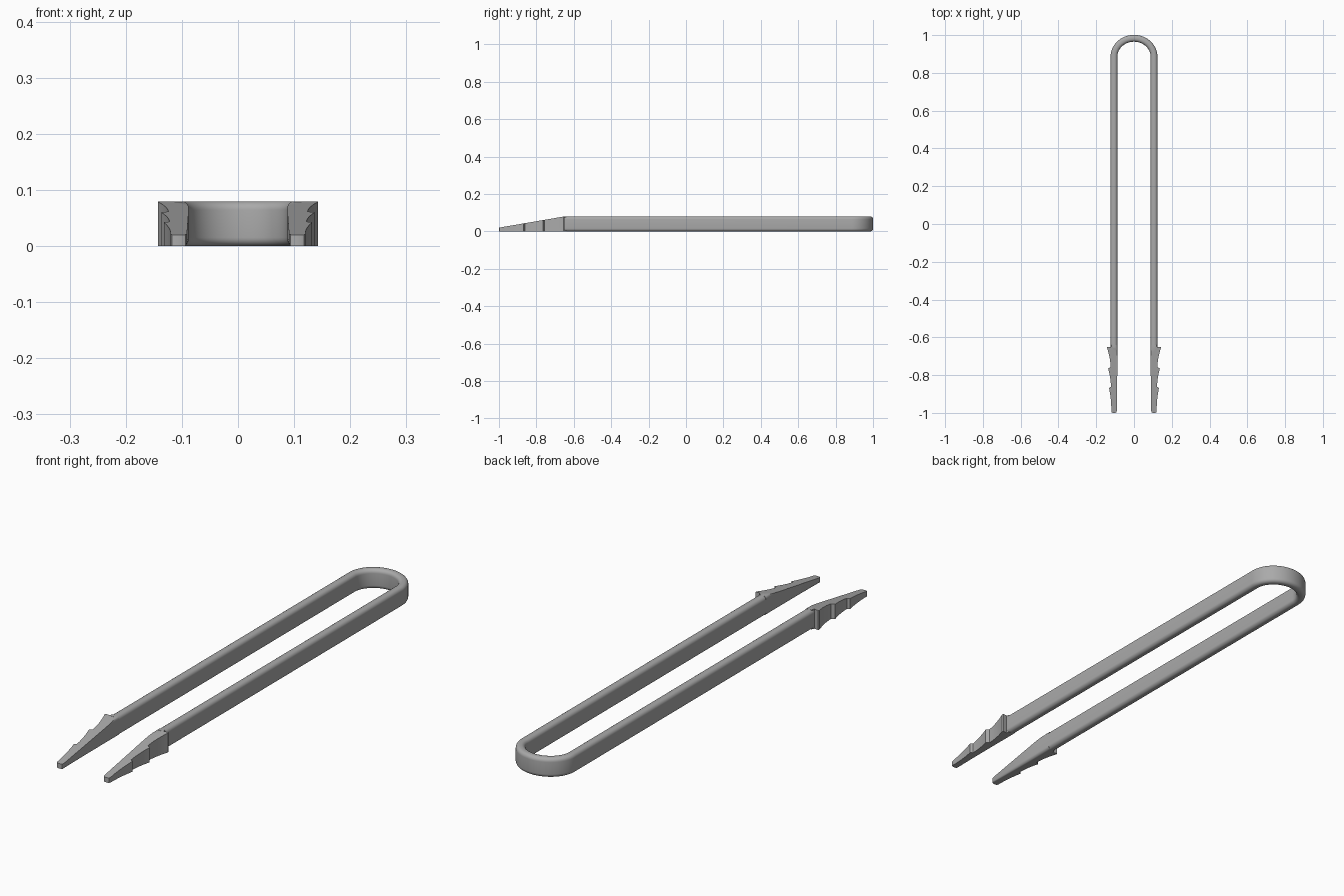
import bpy, bmesh, math
from mathutils import Vector

if "Cube" in bpy.data.objects:
    bpy.data.objects.remove(bpy.data.objects["Cube"])

HEIGHT, ARM_X, HALF_W, JOIN_Y = 0.08, 0.106, 0.018, -0.655

grey = bpy.data.materials.new("satin grey")
grey.diffuse_color = (0.4, 0.4, 0.4, 1)
grey.use_nodes = True
grey.node_tree.nodes["Principled BSDF"].inputs["Base Color"].default_value = grey.diffuse_color


def finish(bm, name):
    bmesh.ops.recalc_face_normals(bm, faces=bm.faces)
    mesh = bpy.data.meshes.new(name)
    bm.to_mesh(mesh)
    bm.free()
    mesh.materials.append(grey)
    ob = bpy.data.objects.new(name, mesh)
    bpy.context.collection.objects.link(ob)
    bpy.context.view_layer.objects.active = ob
    ob.select_set(True)
    bpy.ops.object.shade_smooth_by_angle(angle=math.radians(35))
    ob.select_set(False)


def rounded_section(w, h, r, steps=6):
    """Rounded rectangle, as (sideways, height) pairs."""
    pts = []
    for k, (sx, sz) in enumerate([(1, 1), (-1, 1), (-1, -1), (1, -1)]):
        for i in range(steps + 1):
            a = math.pi / 2 * (k + i / steps)
            pts.append((sx * (w - r) + r * math.cos(a),
                        h / 2 + sz * (h / 2 - r) + r * math.sin(a)))
    return pts


# Bent strip: rounded section swept along a U
def build_strip():
    path = [(Vector((ARM_X, JOIN_Y)), Vector((1, 0)))]
    n, cy, ry = 40, 0.886, 0.097
    for i in range(n + 1):
        a = math.pi * i / n
        c, s = math.cos(a), math.sin(a)
        path.append((Vector((ARM_X * c, cy + ry * s)),
                     Vector((c / ARM_X, s / ry)).normalized()))
    path.append((Vector((-ARM_X, JOIN_Y)), Vector((-1, 0))))
    section = rounded_section(HALF_W, HEIGHT, 0.0155)
    bm = bmesh.new()
    rings = []
    for p, nrm in path:
        rings.append([bm.verts.new((p.x + nrm.x * u, p.y + nrm.y * u, z))
                      for u, z in section])
    m = len(section)
    for a, b in zip(rings, rings[1:]):
        for i in range(m):
            j = (i + 1) % m
            bm.faces.new((a[i], a[j], b[j], b[i]))
    bm.faces.new(rings[0])
    bm.faces.new(rings[-1])
    finish(bm, "bent_strip")


# Barbed tip: toothed outline, rounded inside edges, sloping top
def build_tip(side, name):
    inner = ARM_X - HALF_W
    outline = [(inner, -0.64), (inner, -0.75), (0.091, -0.99),
               (0.094, -0.998), (0.099, -1.0), (0.113, -1.0),
               (0.118, -0.998), (0.120, -0.99)]
    # each tooth: start and end (x, y), flaring towards the back
    teeth = [((0.120, -0.98), (0.132, -0.868)),
             ((0.122, -0.862), (0.137, -0.765)),
             ((0.124, -0.757), (0.143, -0.655))]
    for (x0, y0), (x1, y1) in teeth:
        for i in range(7):
            t = i / 6
            outline.append((x0 + (x1 - x0) * t ** 1.8, y0 + (y1 - y0) * t))
    outline += [(0.141, -0.65), (0.122, -0.652), (0.118, -0.64)]
    bm = bmesh.new()
    base = bm.faces.new([bm.verts.new((side * x, y, 0)) for x, y in outline])
    ext = bmesh.ops.extrude_face_region(bm, geom=[base])
    for v in ext["geom"]:
        if isinstance(v, bmesh.types.BMVert):
            v.co.z = HEIGHT
    bm.normal_update()
    long_edges = [e for e in bm.edges
                  if all(abs(v.co.x) < 0.0915 for v in e.verts)
                  and abs(e.verts[0].co.z - e.verts[1].co.z) < 1e-5]
    bmesh.ops.bevel(bm, geom=long_edges, offset=0.012, segments=5,
                    profile=0.5, affect='EDGES')
    # slice off everything above the slope and cap it
    cut = bmesh.ops.bisect_plane(
        bm, geom=bm.verts[:] + bm.edges[:] + bm.faces[:],
        plane_co=(0, -1, 0.02), plane_no=Vector((0, -0.06, 0.35)).normalized(),
        clear_outer=True)
    rim = [e for e in cut["geom_cut"] if isinstance(e, bmesh.types.BMEdge)]
    bmesh.ops.holes_fill(bm, edges=rim, sides=0)
    finish(bm, name)


build_strip()
build_tip(1, "right_barbed_tip")
build_tip(-1, "left_barbed_tip")
